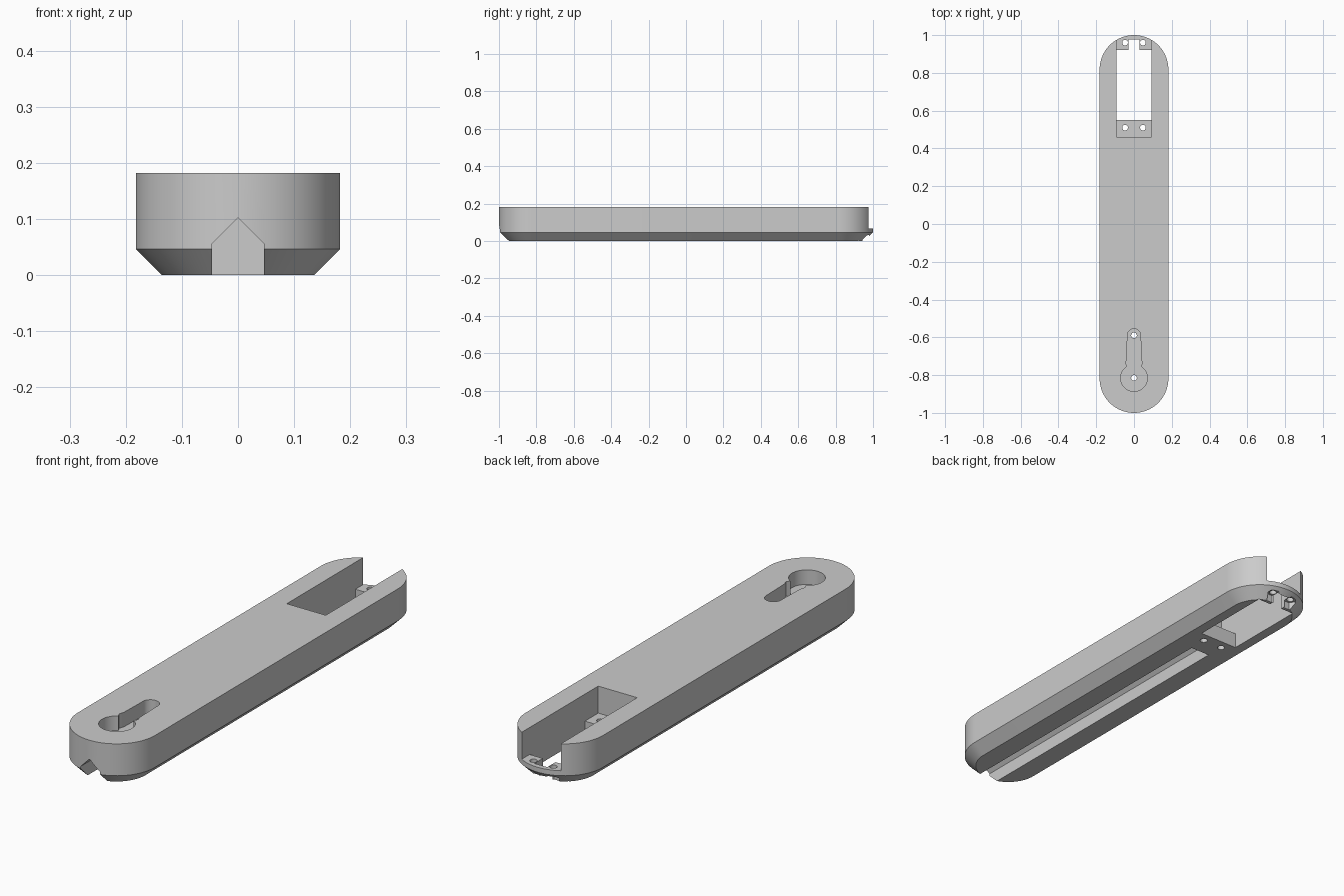
import bpy, bmesh, math

if "Cube" in bpy.data.objects:
    bpy.data.objects.remove(bpy.data.objects["Cube"])

R, H, CH = 0.182, 0.182, 0.046   # end radius, height, lower chamfer
CY = 1 - R                       # centre of the rounded ends

grey = bpy.data.materials.new("grey")
grey.diffuse_color = (0.6, 0.6, 0.6, 1)
grey.use_nodes = True
grey.node_tree.nodes["Principled BSDF"].inputs["Base Color"].default_value = grey.diffuse_color


def arc(cx, cy, r, a0, a1, n):
    return [(cx + r * math.cos(math.radians(a0 + (a1 - a0) * i / n)),
             cy + r * math.sin(math.radians(a0 + (a1 - a0) * i / n))) for i in range(n + 1)]


def stadium(r):
    return arc(0, CY, r, 0, 180, 40) + arc(0, -CY, r, 180, 360, 40)


def loft(name, rings):
    """Solid skinned through rings of matching point counts."""
    bm = bmesh.new()
    loops = [[bm.verts.new(p) for p in ring] for ring in rings]
    n = len(loops[0])
    for a, b in zip(loops, loops[1:]):
        for i in range(n):
            j = (i + 1) % n
            bm.faces.new((a[i], a[j], b[j], b[i]))
    bm.faces.new(loops[0])
    bm.faces.new(loops[-1])
    bmesh.ops.recalc_face_normals(bm, faces=bm.faces)
    mesh = bpy.data.meshes.new(name)
    bm.to_mesh(mesh)
    bm.free()
    mesh.materials.append(grey)
    ob = bpy.data.objects.new(name, mesh)
    bpy.context.collection.objects.link(ob)
    return ob


def prism(name, outline, z0, z1):
    return loft(name, [[(x, y, z) for x, y in outline] for z in (z0, z1)])


def box(name, x, y0, y1, z0, z1):
    return prism(name, [(-x, y0), (x, y0), (x, y1), (-x, y1)], z0, z1)


def drill(name, x, y, r, z0, z1, n=24):
    return prism(name, arc(x, y, r, 0, 360, n)[:-1], z0, z1)


# Rounded bar with a chamfered underside
body = loft("arm_body", [[(x, y, z) for x, y in stadium(r)]
                         for r, z in ((R - CH, 0), (R, CH), (R, H))])

cutters = []
# Open-ended pocket, with the through window and the cable slot below it
cutters.append(box("pocket_cutter", 0.092, 0.46, 1.1, 0.067, 0.3))
cutters.append(box("window_cutter", 0.092, 0.55, 0.922, -0.1, 0.2))
cutters.append(box("slot_cutter", 0.03, 0.9, 0.978, -0.1, 0.2))

# Gabled groove along the underside
gable = [(-0.046, -0.1), (0.046, -0.1), (0.046, 0.056), (0, 0.102), (-0.046, 0.056)]
cutters.append(loft("groove_cutter", [[(x, y, z) for x, z in gable] for y in (-1.1, 0.43)]))

# Keyhole recess in the top
a = math.degrees(math.asin(0.5))
blend = [(0.045, -0.738), (0.038, -0.715)]
keyhole = (arc(0, -0.59, 0.035, 0, 180, 20) + [(-x, y) for x, y in blend[::-1]]
           + arc(0, -0.815, 0.071, 90 + a, 450 - a, 40) + blend)
cutters.append(prism("keyhole_cutter", keyhole, 0.12, 0.3))

# Screw holes, with recesses under the end tabs
for y in (-0.59, -0.815):
    cutters.append(drill("keyhole_screw_cutter", 0, y, 0.015, -0.1, 0.15))
for x in (-0.047, 0.047):
    for y in (0.51, 0.96):
        cutters.append(drill("pocket_screw_cutter", x, y, 0.015, -0.1, 0.1))
    cutters.append(drill("nut_recess_cutter", x, 0.96, 0.027, -0.1, 0.033, 6))

for c in cutters:
    m = body.modifiers.new(c.name, "BOOLEAN")
    m.operation, m.solver, m.object = "DIFFERENCE", "EXACT", c

# Bake the cuts, then remove the cutters
deps = bpy.context.evaluated_depsgraph_get()
baked = bpy.data.meshes.new_from_object(body.evaluated_get(deps))
body.modifiers.clear()
body.data = baked
for c in cutters:
    bpy.data.objects.remove(c)

bpy.context.view_layer.objects.active = body
body.select_set(True)
bpy.ops.object.shade_smooth_by_angle(angle=math.radians(30))
